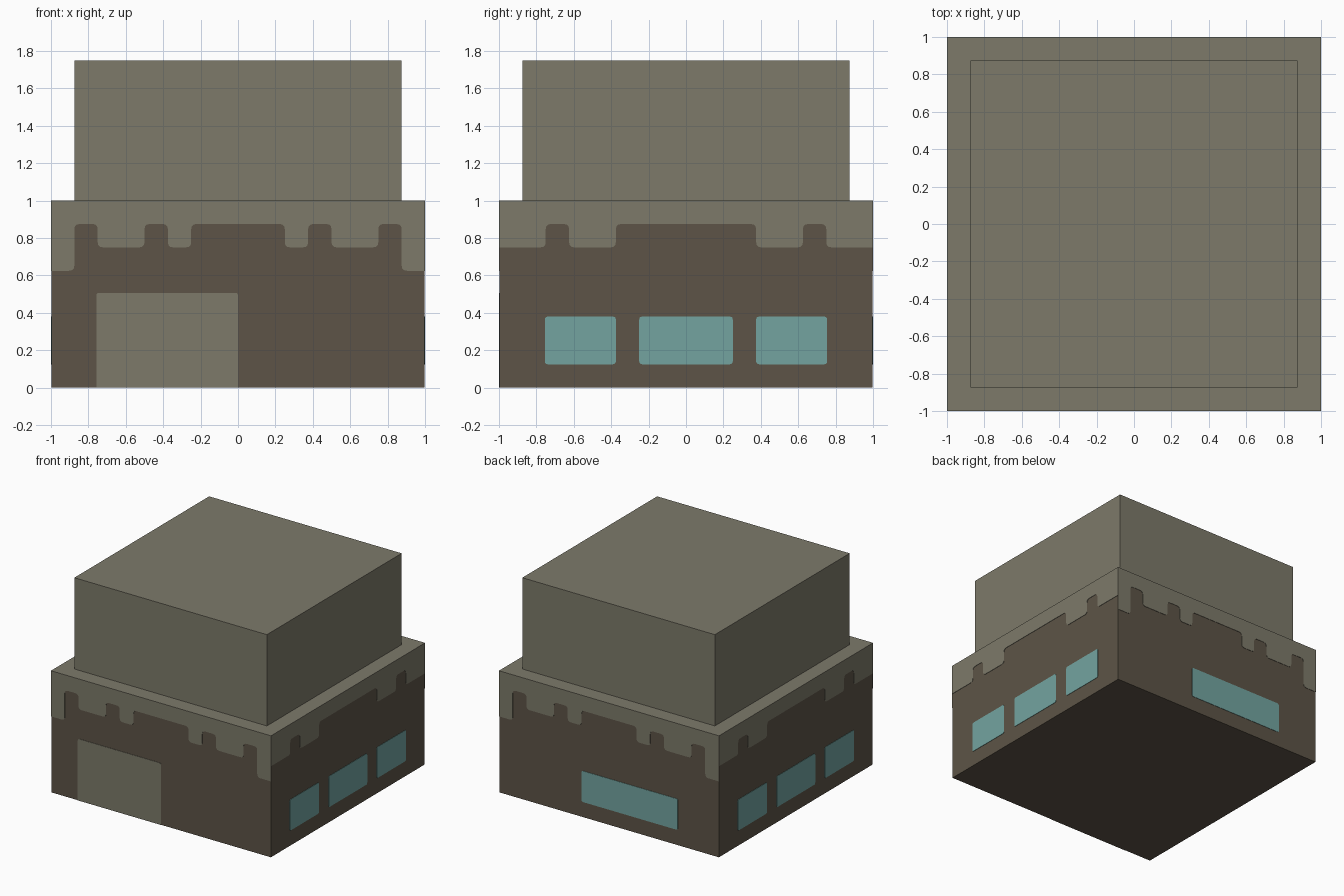
import bpy, bmesh, math
from mathutils import Matrix, Vector

if "Cube" in bpy.data.objects:
    bpy.data.objects.remove(bpy.data.objects["Cube"])

T = 0.003          # thickness of the painted plates
W = 1.0 - T        # half width of the wall core


def material(name, srgb):
    m = bpy.data.materials.new(name)
    lin = [((c / 255 + 0.055) / 1.055) ** 2.4 for c in srgb]
    m.diffuse_color = (*lin, 1)
    m.use_nodes = True
    m.node_tree.nodes["Principled BSDF"].inputs["Base Color"].default_value = m.diffuse_color
    return m


stone = material("olive_stone", (125, 122, 106))
earth = material("brown_wall", (93, 84, 71))
glass = material("teal_glass", (115, 164, 160))


def finish(name, bm, *mats):
    bmesh.ops.recalc_face_normals(bm, faces=bm.faces[:])
    me = bpy.data.meshes.new(name)
    bm.to_mesh(me)
    bm.free()
    for m in mats:
        me.materials.append(m)
    ob = bpy.data.objects.new(name, me)
    bpy.context.collection.objects.link(ob)
    return ob


def box(name, half, z0, z1, *mats):
    bm = bmesh.new()
    bmesh.ops.create_cube(bm, size=1, matrix=Matrix.Translation((0, 0, (z0 + z1) / 2))
                          @ Matrix.Diagonal((2 * half, 2 * half, z1 - z0, 1)))
    for f in bm.faces:                       # roof face takes the last colour
        if f.calc_center_median().z > z1 - 0.001:
            f.material_index = len(mats) - 1
    finish(name, bm, *mats)


def rounded(points, r, keep):
    """Round every corner of a 2D outline except those where keep(p) is true."""
    out = []
    for i, p in enumerate(points):
        p = Vector(p)
        if keep(p):
            out.append(p)
            continue
        a = p + (Vector(points[i - 1]) - p).normalized() * r
        b = p + (Vector(points[(i + 1) % len(points)]) - p).normalized() * r
        for t in (0, 0.33, 0.67, 1):
            out.append(a * (1 - t) ** 2 + p * 2 * t * (1 - t) + b * t * t)
    return out


def plate(name, outline, turn, mat):
    """Thin plate on a wall; turn = quarter turns from the front."""
    bm = bmesh.new()
    face = bm.faces.new([bm.verts.new((p[0], -W, p[1])) for p in outline])
    ext = bmesh.ops.extrude_face_region(bm, geom=[face])
    bmesh.ops.translate(bm, vec=(0, -T, 0),
                        verts=[v for v in ext["geom"] if isinstance(v, bmesh.types.BMVert)])
    if not any(f.calc_center_median().y > -W - 1e-6 for f in bm.faces):
        bm.faces.new([v for v in bm.verts if v.co.y > -W - 1e-6])
    bmesh.ops.rotate(bm, verts=bm.verts[:], cent=(0, 0, 0),
                     matrix=Matrix.Rotation(turn * math.pi / 2, 3, 'Z'))
    finish(name, bm, mat)


def trim(name, steps, half, turn):
    """Stepped edging: steps = (outer distance from centre, lower height), mirrored."""
    right = []
    for i, (u, z) in enumerate(steps):
        inner = steps[i + 1][0] if i + 1 < len(steps) else None
        right.append((min(u, half), z))
        if inner is not None:
            right.append((inner, z))
    outline = [(half, 1)] + right + [(-u, z) for u, z in reversed(right)] + [(-half, 1)]
    plate(name, rounded(outline, 0.028, lambda p: abs(p.x) > half - 0.001), turn, stone)


def pane(name, u0, u1, z0, z1, turn, mat):
    pts = [(u0, z0), (u1, z0), (u1, z1), (u0, z1)]
    plate(name, rounded(pts, 0.016, lambda p: p.y < 0.01), turn, mat)


# main masses
box("wall_block", W, 0, 1, earth, stone)
box("upper_block", 0.875, 1, 1.75, stone)

# stepped edging around the top of the walls
long_steps = [(1, .625), (.875, .875), (.75, .75), (.5, .875), (.375, .75), (.25, .875)]
side_steps = [(1, .75), (.75, .875), (.625, .75), (.375, .875)]
trim("front_edging", long_steps, 1, 0)
trim("back_edging", long_steps, 1, 2)
trim("right_edging", side_steps, W, 1)
trim("left_edging", side_steps, W, 3)

# door and windows
pane("front_door", -.757, 0, 0, .507, 0, stone)
pane("back_window", -.25, .625, .125, .38, 2, glass)
for side, turn in (("right", 1), ("left", 3)):
    for i, (a, b) in enumerate(((-.755, -.375), (-.25, .25), (.375, .755))):
        pane(f"{side}_window_{i + 1}", a, b, .125, .38, turn, glass)
